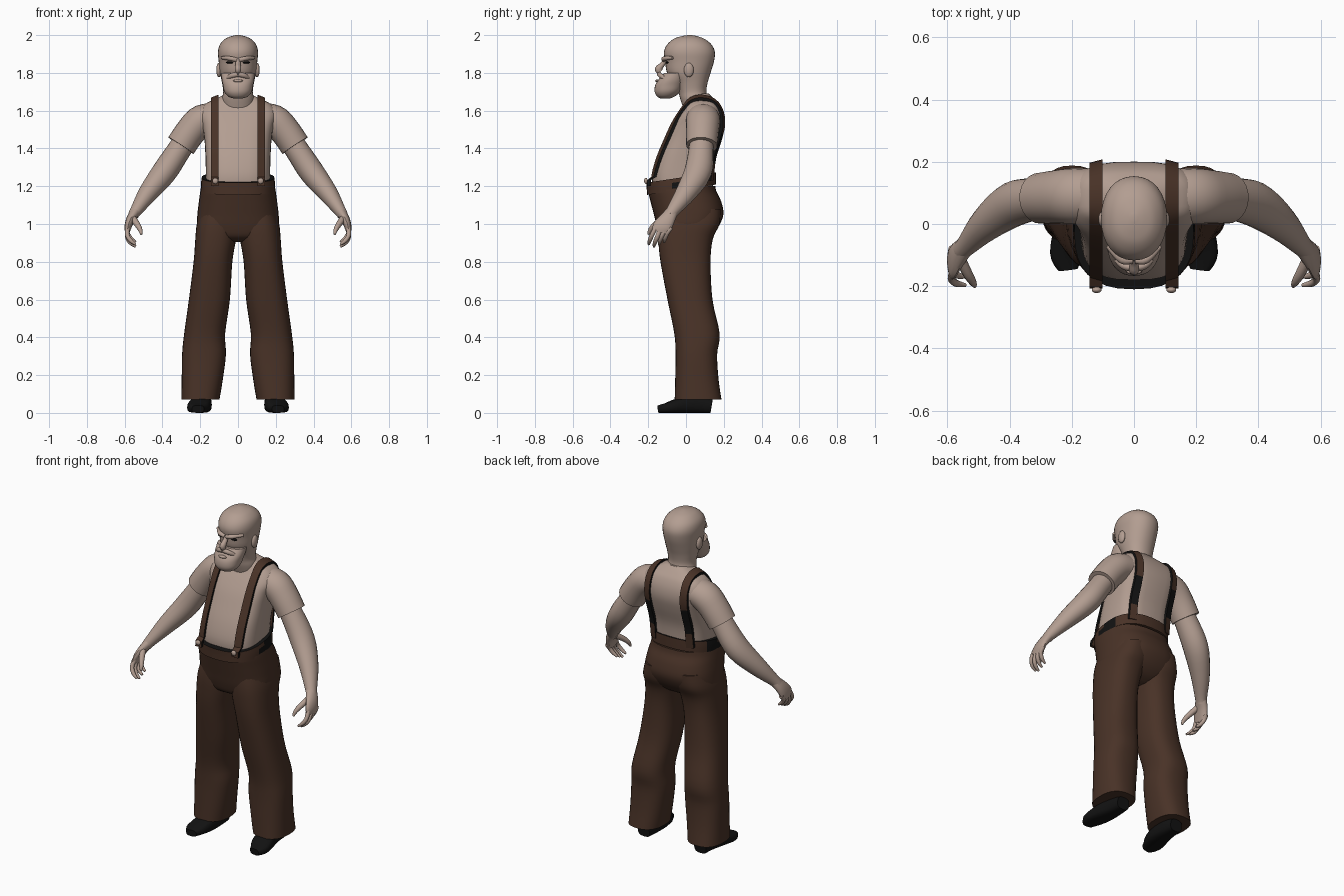
import bpy, bmesh, math
from mathutils import Vector
from mathutils.bvhtree import BVHTree

if "Cube" in bpy.data.objects:
    bpy.data.objects.remove(bpy.data.objects["Cube"], do_unlink=True)


def material(name, rgb):
    m = bpy.data.materials.new(name)
    m.use_nodes = True
    m.diffuse_color = (*rgb, 1)
    m.node_tree.nodes["Principled BSDF"].inputs["Base Color"].default_value = (*rgb, 1)
    return m


skin = material("pale_skin", (0.45, 0.34, 0.285))
brown = material("brown_cloth", (0.066, 0.032, 0.02))
black = material("black", (0.006, 0.006, 0.006))


def smooth_rows(rows, steps=4):
    """Catmull-Rom interpolation between rows of numbers."""
    out = []
    for i in range(len(rows) - 1):
        p0, p1 = rows[max(i - 1, 0)], rows[i]
        p2, p3 = rows[i + 1], rows[min(i + 2, len(rows) - 1)]
        for k in range(steps):
            t = k / steps
            out.append([b + 0.5 * t * (c - a + t * (2 * a - 5 * b + 4 * c - d + t * (3 * (b - c) + d - a)))
                        for a, b, c, d in zip(p0, p1, p2, p3)])
    return out + [list(rows[-1])]


def finish(name, bm, mats, rule=None, angle=0.7):
    bmesh.ops.recalc_face_normals(bm, faces=bm.faces)
    me = bpy.data.meshes.new(name)
    bm.to_mesh(me)
    bm.free()
    for m in mats:
        me.materials.append(m)
    me.shade_smooth()
    me.set_sharp_from_angle(angle=angle)
    if rule:
        for p in me.polygons:
            p.material_index = int(rule(p.center, p.normal))
    ob = bpy.data.objects.new(name, me)
    bpy.context.collection.objects.link(ob)
    return ob


def skin_rings(name, rings, mats, rule=None):
    """Joins rings of points into a capped solid."""
    bm = bmesh.new()
    vs = [[bm.verts.new(p) for p in r] for r in rings]
    n = len(vs[0])
    for a, b in zip(vs, vs[1:]):
        for i in range(n):
            j = (i + 1) % n
            bm.faces.new((a[i], a[j], b[j], b[i]))
    bm.faces.new(vs[0])
    bm.faces.new(vs[-1])
    return finish(name, bm, mats, rule)


def oval(n, power):
    for i in range(n):
        a = 2 * math.pi * i / n
        c, s = math.cos(a), math.sin(a)
        yield (math.copysign(abs(c) ** (2 / power), c), math.copysign(abs(s) ** (2 / power), s))


def stack(name, rows, mats, side=1, power=2.5, tilt=0, rule=None, n=32):
    """Horizontal sections: z, x min, x max, y front, y back."""
    rings = []
    for z, x0, x1, y0, y1 in smooth_rows(rows):
        ring = []
        for c, s in oval(n, power):
            y = (y0 + y1) / 2 + s * (y1 - y0) / 2
            ring.append((side * ((x0 + x1) / 2 + c * (x1 - x0) / 2), y, z + tilt * y))
        rings.append(ring)
    return skin_rings(name, rings, mats, rule)


def body(name, rows, mats, **kw):
    """Symmetric sections: z, half width, y front, y back."""
    return stack(name, [(z, -w, w, a, b) for z, w, a, b in rows], mats, **kw)


def tube(name, rows, mats, side=1, ref=(0, 1, 0), power=2, n=16):
    """Sections along a path: x, y, z, two radii."""
    rows = smooth_rows(rows)
    pts = [Vector(r[:3]) for r in rows]
    rings = []
    for i, r in enumerate(rows):
        t = (pts[min(i + 1, len(pts) - 1)] - pts[max(i - 1, 0)]).normalized()
        u = t.cross(Vector(ref)).normalized()
        v = u.cross(t)
        ring = [pts[i] + u * c * r[3] + v * s * r[4] for c, s in oval(n, power)]
        rings.append([(side * p.x, p.y, p.z) for p in ring])
    return skin_rings(name, rings, mats)


def ball(name, loc, size, mat):
    bm = bmesh.new()
    bmesh.ops.create_uvsphere(bm, u_segments=16, v_segments=10, radius=1)
    bmesh.ops.scale(bm, vec=size, verts=bm.verts)
    bmesh.ops.translate(bm, vec=loc, verts=bm.verts)
    return finish(name, bm, [mat], angle=3)


# Shirt, trousers seat and waistband
shirt = body("shirt_torso", [
    (1.16, .17, -.17, .14), (1.25, .17, -.18, .145), (1.35, .172, -.155, .155),
    (1.45, .178, -.112, .185), (1.52, .19, -.078, .2), (1.58, .205, -.04, .195),
    (1.63, .18, -.005, .175), (1.66, .125, .01, .15), (1.69, .06, .02, .12)], [skin], power=3)
body("trouser_seat", [
    (.905, .08, -.08, .07), (.93, .17, -.13, .12), (.98, .215, -.152, .168), (1.05, .215, -.17, .198),
    (1.12, .207, -.188, .186), (1.17, .2, -.2, .162), (1.2, .195, -.2, .155)], [brown])
body("waistband", [(1.185, .197, -.207, .158), (1.22, .196, -.208, .158), (1.25, .192, -.21, .158)],
     [brown, black], tilt=.15,
     rule=lambda c, n: n.z > .7 or (abs(c.x) > .15 and -.05 < c.y < .06))

# Head with neck, beard and face
body("head", [
    (1.6, .085, -.01, .14), (1.66, .085, -.03, .12), (1.7, .078, -.04, .108), (1.75, .085, -.06, .115),
    (1.8, .096, -.1, .13), (1.86, .102, -.11, .148), (1.91, .106, -.117, .153), (1.95, .096, -.1, .135),
    (1.98, .068, -.065, .098), (1.994, .036, -.025, .06), (2, .008, .01, .03)], [skin], power=2.15)
body("beard", [
    (1.665, .025, -.135, -.085), (1.675, .052, -.153, -.06), (1.7, .072, -.166, -.03), (1.735, .08, -.163, -.01),
    (1.765, .086, -.145, .0), (1.8, .088, -.115, .005)], [skin], power=2.2)
tube("nose", [(0, -.1, 1.875, .012, .012), (0, -.125, 1.845, .013, .014),
              (0, -.145, 1.82, .02, .017), (0, -.135, 1.805, .015, .014)], [skin], ref=(1, 0, 0))
ball("lower_lip", (0, -.15, 1.758), (.026, .013, .008), skin)
for s, word in ((1, "left"), (-1, "right")):
    ball(word + "_ear", (s * .101, .015, 1.815), (.014, .026, .038), skin)
    tube(word + "_brow", [(.006, -.118, 1.868, .01, .011), (.04, -.114, 1.876, .013, .012),
                          (.085, -.07, 1.88, .008, .008)], [skin], s, ref=(0, 0, 1))
    ball(word + "_eye", (s * .042, -.1, 1.855), (.022, .009, .006), black)
    tube(word + "_moustache", [(0, -.142, 1.793, .012, .013), (.035, -.133, 1.785, .012, .013),
                               (.065, -.105, 1.765, .008, .008)], [skin], s, ref=(0, 0, 1))

# Straps follow the shirt surface
me = shirt.data
tree = BVHTree.FromPolygons([v.co for v in me.vertices], [p.vertices for p in me.polygons])
path = smooth_rows([(-.205, 1.2), (-.19, 1.27), (-.125, 1.42), (-.05, 1.55), (.02, 1.64), (.085, 1.68),
                    (.165, 1.61), (.215, 1.5), (.18, 1.37), (.165, 1.29), (.15, 1.23)], 5)


def strap_ring(index, side):
    y, z = path[index]
    outer, inner = [], []
    for x in (.102, .143):
        if index < 4:
            pos, nor = Vector((x, y + .012, z)), Vector((0, -1, 0))
        else:
            pos, nor = tree.find_nearest(Vector((x, y, z)))[:2]
        for edge, lift in ((outer, .014), (inner, -.004)):
            p = pos + nor * lift
            edge.append((side * x, p.y, p.z))
    return outer + inner[::-1]


for s, word in ((1, "left"), (-1, "right")):
    skin_rings(word + "_strap", [strap_ring(i, s) for i in range(len(path))], [brown, black],
               lambda c, n: abs(n.x) > .75 or (n.y > .3 and 1.32 < c.z < 1.47))
    ball(word + "_strap_button", (s * .12, -.212, 1.228), (.016, .01, .016), skin)

    # Trouser leg and shoe
    stack(word + "_trouser_leg", [
        (1.08, .0, .195, -.14, .185), (1.0, .0, .218, -.148, .178), (.92, .01, .226, -.147, .142),
        (.8, .03, .235, -.135, .13), (.6, .043, .26, -.098, .14), (.42, .068, .285, -.062, .178),
        (.31, .064, .296, -.055, .165), (.18, .08, .298, -.057, .172), (.07, .098, .3, -.06, .188)],
        [brown], s)
    tube(word + "_shoe", [
        (.19, .135, .035, .04, .035), (.19, .06, .045, .05, .045), (.2, -.03, .04, .06, .04),
        (.215, -.1, .027, .055, .027), (.212, -.146, .02, .032, .02)], [black], s, ref=(0, 0, 1), power=3)

    # Sleeve, arm and hand
    tube(word + "_sleeve", [
        (.1, .09, 1.565, .075, .085), (.19, .09, 1.548, .084, .09), (.25, .087, 1.49, .081, .086),
        (.302, .083, 1.415, .08, .082)], [skin], s, n=24)
    tube(word + "_arm", [
        (.24, .085, 1.5, .06, .06), (.31, .08, 1.395, .063, .066), (.39, .063, 1.275, .066, .073),
        (.475, 0, 1.165, .052, .056), (.54, -.07, 1.07, .032, .035), (.555, -.085, 1.045, .028, .033)],
        [skin], s, n=20)
    tube(word + "_palm", [
        (.54, -.07, 1.07, .028, .032), (.568, -.1, 1.025, .024, .043), (.582, -.125, .985, .019, .05),
        (.586, -.135, .955, .012, .045)], [skin], s)
    for i in range(4):
        y, drop = -.17 + .027 * i, .012 * abs(i - 1)
        tube(f"{word}_finger_{i + 1}", [
            (.584, y + .01, .98, .013, .013), (.586, y - .01, .93 + drop, .012, .012),
            (.568, y - .022, .9 + drop, .011, .011), (.542, y - .027, .88 + drop, .006, .006)],
            [skin], s, n=10)
    tube(word + "_thumb", [
        (.56, -.11, 1.035, .018, .018), (.535, -.16, 1.0, .016, .016), (.518, -.188, .97, .012, .012),
        (.512, -.2, .945, .006, .006)], [skin], s, n=10)
